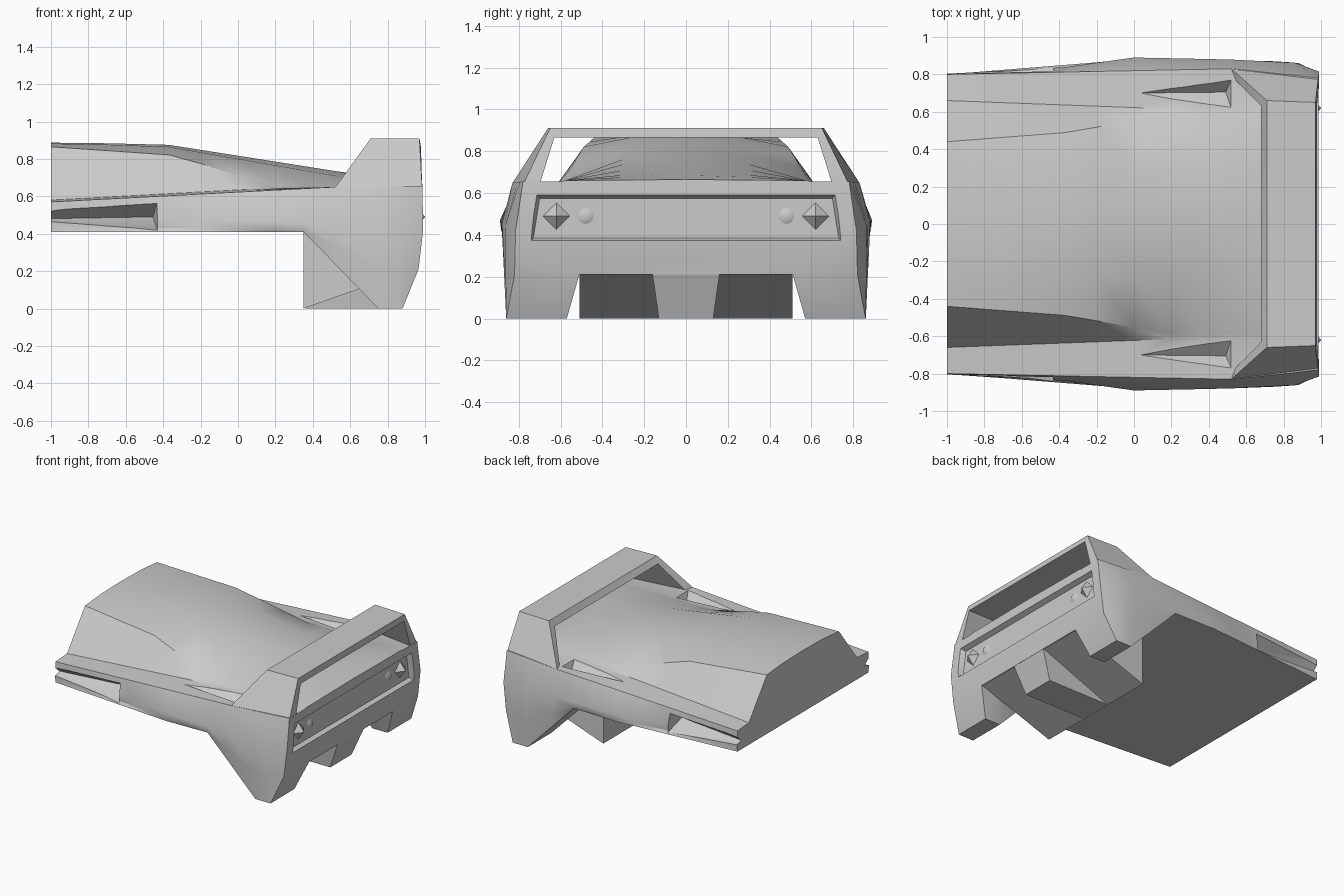
import bpy, bmesh, math
from mathutils import Matrix, Vector

cube = bpy.data.objects.get("Cube")
if cube:
    bpy.data.objects.remove(cube, do_unlink=True)

grey = bpy.data.materials.new("plain grey")
grey.use_nodes = True
colour = (0.6, 0.6, 0.6, 1)
grey.diffuse_color = colour
grey.node_tree.nodes["Principled BSDF"].inputs["Base Color"].default_value = colour


def finish(name, bm):
    bmesh.ops.recalc_face_normals(bm, faces=bm.faces)
    mesh = bpy.data.meshes.new(name)
    bm.to_mesh(mesh)
    bm.free()
    mesh.materials.append(grey)
    obj = bpy.data.objects.new(name, mesh)
    bpy.context.collection.objects.link(obj)
    return obj


def activate(obj):
    bpy.ops.object.select_all(action='DESELECT')
    obj.select_set(True)
    bpy.context.view_layer.objects.active = obj


def shade(obj, degrees=30):
    activate(obj)
    bpy.ops.object.shade_smooth_by_angle(angle=math.radians(degrees))


def hull(name, points):
    bm = bmesh.new()
    verts = [bm.verts.new(p) for p in points]
    result = bmesh.ops.convex_hull(bm, input=verts)
    unused = [v for v in result["geom_interior"] if isinstance(v, bmesh.types.BMVert)]
    bmesh.ops.delete(bm, geom=unused, context='VERTS')
    bmesh.ops.dissolve_limit(bm, angle_limit=0.01, verts=bm.verts, edges=bm.edges)
    return finish(name, bm)


def flip(points, side):
    return [(x, side * y, z) for x, y, z in points]


def carve(body, cutter):
    cutter.hide_render = True
    mod = body.modifiers.new("cut", 'BOOLEAN')
    mod.operation = 'DIFFERENCE'
    mod.solver = 'EXACT'
    mod.object = cutter
    activate(body)
    bpy.ops.object.modifier_apply(modifier=mod.name)
    bpy.data.objects.remove(cutter, do_unlink=True)


def along(keys, x):
    """Point of a rail at x, interpolated between its keys."""
    for a, b in zip(keys, keys[1:]):
        if x <= b[0]:
            return Vector(a).lerp(Vector(b), (x - a[0]) / (b[0] - a[0]))
    return Vector(keys[-1])


# Long edges of the body shell, from underside to roof centre
roof_in = [(-1, .51, .41), (.35, .51, .41), (.75, .51, .21), (1, .51, .21)]
keel = [(x, 0, z) for x, y, z in roof_in]
inner = [(-1, .57, .41), (.35, .57, .41), (.75, .57, 0), (1, .57, 0)]
sill = [(-1, .8, .41), (0, .88, .41), (.35, .87, .41), (.75, .86, 0), (1, .86, 0)]
lower = [(-1, .803, .43), (-.43, .828, .43), (0, .885, .43), (.35, .88, .42),
         (.75, .87, .21), (.9, .86, .21), (1, .82, .21)]
waist = [(-1, .805, .47), (-.43, .83, .47), (0, .89, .47), (.5, .88, .46),
         (.9, .86, .45), (1, .815, .42)]
shoulder = [(-1, .8, .57), (.52, .83, .65), (1, .78, .655)]
base = [(-1, .66, .58), (.2, .615, .645), (1, .6, .655)]
edge = [(-1, .44, .865), (-.35, .49, .82), (.2, .59, .655), (1, .58, .66)]
mid = [(-1, .25, .882), (-.4, .27, .87), (.52, .3, .71), (1, .3, .662)]
spine = [(-1, 0, .887), (-.4, 0, .88), (.52, 0, .735), (1, 0, .665)]
rails = [keel, roof_in, inner, sill, lower, waist, shoulder, base, edge, mid, spine]

# Rear face profile: x for each height
rear = [(0, .88, 0), (.21, .965, 0), (.42, .99, 0), (.7, .985, 0)]

# Body shell
bm = bmesh.new()
rings = []
for x in (-1, -.7, -.37, -.2, 0, .2, .35, .52, .75, .86, 1):
    half = [along(rail, x) for rail in rails]
    if x == 1:
        for p in half:
            p.x = along(rear, p.z).y
    mirrored = [Vector((p.x, -p.y, p.z)) for p in half[-2:0:-1]]
    rings.append([bm.verts.new(p) for p in half + mirrored])
n = len(rings[0])
for a, b in zip(rings, rings[1:]):
    for i in range(n):
        j = (i + 1) % n
        bm.faces.new((a[i], a[j], b[j], b[i]))
bm.faces.new(rings[0])
last = rings[-1]
for ids in ((1, 2, 3, 4), (-1, -2, -3, -4), (0, 1, 4, 5, -5, -4, -1), range(5, 16)):
    bm.faces.new([last[i] for i in ids])
body = finish("body_shell", bm)

for side in (1, -1):
    # Sunken wedge ducts in the deck
    carve(body, hull("deck_duct_cutter", flip([
        (0, .7, .635), (0, .7, .8), (.52, .77, .65), (.52, .77, .8),
        (.52, .62, .652), (.52, .62, .8), (.49, .705, .585)], side)))
    # Side intakes
    carve(body, hull("side_intake_cutter", flip([
        (-1.05, .83, .54), (-1.05, .83, .46), (-1.05, .76, .48),
        (-1.05, .95, .54), (-1.05, .95, .46),
        (-.43, .84, .575), (-.43, .84, .418), (-.455, .7, .49),
        (-.43, .95, .575), (-.43, .95, .418)], side)))

# Recessed rear panel
panel = [(.95, .73, .385), (.95, .7, .575), (1.02, .75, .36), (1.02, .725, .605)]
carve(body, hull("rear_panel_cutter", panel + flip(panel, -1)))
shade(body)

# Rear hoop: two leaning sides and a flat wing, swept as one piece
foot = [(.52, .83, .648), (.985, .78, .64), (.985, .7, .64), (.54, .77, .64)]
top = [(.71, .66, .91), (.97, .65, .91), (.978, .63, .865), (.68, .63, .865)]
bm = bmesh.new()
rings = [[bm.verts.new(p) for p in ring]
         for ring in (foot, top, flip(top, -1), flip(foot, -1))]
for a, b in zip(rings, rings[1:]):
    for i in range(4):
        j = (i + 1) % 4
        bm.faces.new((a[i], a[j], b[j], b[i]))
bm.faces.new(rings[0])
bm.faces.new(rings[-1])
shade(finish("rear_hoop_wing", bm), 15)

# Underbody block with a rising ramp, and its centre fin
ramp = [(.35, .51, .42), (.35, .51, 0), (.95, .51, .21), (.95, .51, .3)]
hull("diffuser_block", ramp + flip(ramp, -1))
fin = [(.36, .13, 0), (.88, .13, 0), (.963, .16, .21), (.963, .16, .25), (.36, .16, .25)]
hull("diffuser_fin", fin + flip(fin, -1))


# Rear lamps: faceted diamonds outside, small round cones inside
def lamp(name, y, radius, tip, sides):
    bm = bmesh.new()
    depth = tip - .945
    turn = Matrix.Rotation(math.pi / 2, 4, 'Y')
    place = Matrix.Translation((.945 + depth / 2, y, .49))
    bmesh.ops.create_cone(bm, cap_ends=True, segments=sides, radius1=radius,
                          radius2=0, depth=depth, matrix=place @ turn)
    return finish(name, bm)


for side, word in ((1, "left"), (-1, "right")):
    lamp("outer_lamp_" + word, side * .62, .07, 1, 4)
    shade(lamp("inner_lamp_" + word, side * .48, .045, .975, 12), 60)
